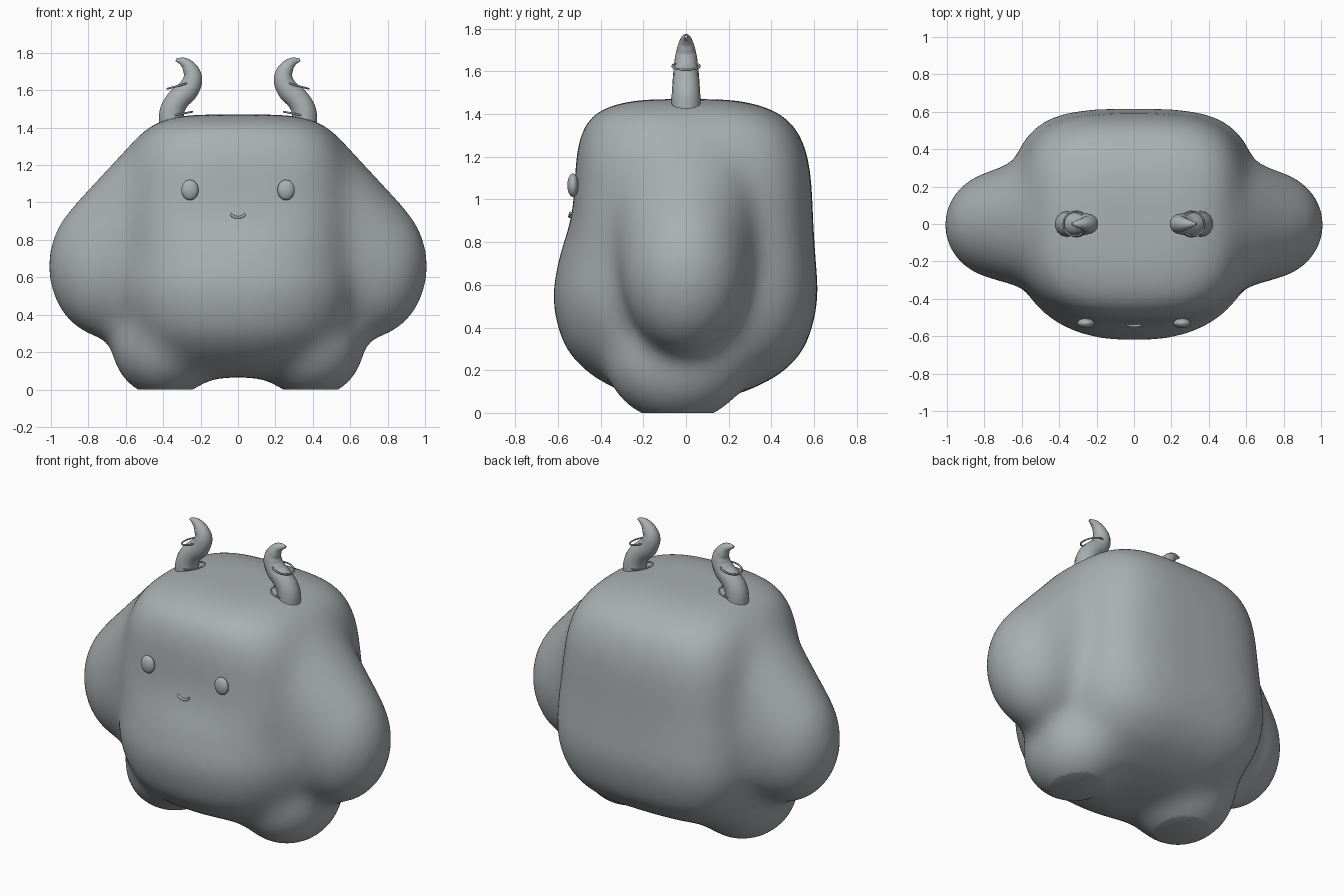
import bpy, bmesh, math
from mathutils import Matrix, Vector

cube = bpy.data.objects.get("Cube")
if cube:
    bpy.data.objects.remove(cube, do_unlink=True)

GREY = (0.40, 0.43, 0.44, 1)
mat = bpy.data.materials.new("soft grey")
mat.use_nodes = True
mat.diffuse_color = GREY
mat.node_tree.nodes["Principled BSDF"].inputs["Base Color"].default_value = GREY


def add_mesh(name, mesh):
    """Link a mesh as a smooth-shaded grey object."""
    ob = bpy.data.objects.new(name, mesh)
    bpy.context.collection.objects.link(ob)
    mesh.materials.clear()
    mesh.materials.append(mat)
    for p in mesh.polygons:
        p.use_smooth = True
        p.material_index = 0
    return ob


def baked(ob):
    """Mesh of an object with curves and modifiers applied; removes the source."""
    bpy.context.view_layer.update()
    dg = bpy.context.evaluated_depsgraph_get()
    mesh = bpy.data.meshes.new_from_object(ob.evaluated_get(dg))
    bpy.data.objects.remove(ob, do_unlink=True)
    return mesh


def ellipsoid(bm, loc, radii, seg=32):
    m = Matrix.Translation(loc) @ Matrix.Diagonal((*radii, 1))
    return bmesh.ops.create_uvsphere(bm, u_segments=seg, v_segments=seg // 2,
                                     radius=1, matrix=m)["verts"]


def tube(name, points, depth):
    """Smooth tapered tube through (x, y, z, radius) points."""
    cu = bpy.data.curves.new(name, "CURVE")
    cu.dimensions = "3D"
    cu.bevel_depth = depth
    cu.bevel_resolution = 5
    cu.use_fill_caps = True
    sp = cu.splines.new("BEZIER")
    sp.resolution_u = 8
    sp.bezier_points.add(len(points) - 1)
    for bp, (x, y, z, r) in zip(sp.bezier_points, points):
        bp.co = (x, y, z)
        bp.radius = r
        bp.handle_left_type = bp.handle_right_type = "AUTO"
    ob = bpy.data.objects.new(name, cu)
    bpy.context.collection.objects.link(ob)
    return add_mesh(name, baked(ob))


def ring(name, loc, radius, thick, tilt):
    """Thin torus, tilted about the y axis."""
    bm = bmesh.new()
    m = Matrix.Translation(loc) @ Matrix.Rotation(tilt, 4, "Y")
    n, k = 32, 8
    loops = []
    for i in range(n):
        a = math.tau * i / n
        out = Vector((math.cos(a), math.sin(a), 0))
        loops.append([bm.verts.new(m @ (out * (radius + thick * math.cos(math.tau * j / k))
                      + Vector((0, 0, thick * math.sin(math.tau * j / k))))) for j in range(k)])
    for i in range(n):
        a, b = loops[i], loops[(i + 1) % n]
        for j in range(k):
            bm.faces.new((a[j], b[j], b[(j + 1) % k], a[(j + 1) % k]))
    mesh = bpy.data.meshes.new(name)
    bm.to_mesh(mesh)
    bm.free()
    return add_mesh(name, mesh)


# Torso: rounded-box cross-sections (height, half width, front depth, back depth)
SECTIONS = [
    (.065, .25, .15, .15), (.085, .37, .28, .25), (.175, .50, .45, .44),
    (.29, .59, .565, .555), (.42, .645, .61, .60), (.55, .665, .632, .622),
    (.75, .655, .592, .605), (.90, .635, .537, .595), (1.05, .62, .522, .592),
    (1.20, .60, .518, .575), (1.32, .555, .493, .53), (1.40, .49, .445, .455),
    (1.445, .40, .345, .345), (1.47, .28, .22, .22)]


def spow(v, e):
    return math.copysign(abs(v) ** e, v)


bm = bmesh.new()
N = 64
rows = []
for z, w, front, back in SECTIONS:
    row = []
    for i in range(N):
        c, s = math.cos(math.tau * i / N), math.sin(math.tau * i / N)
        # The belly is rounder than the face and back
        e = 2 / ((2.4 if z < .8 else 3) if s < 0 else 3.5)
        row.append(bm.verts.new((w * spow(c, e), (front if s < 0 else back) * spow(s, e), z)))
    rows.append(row)
for a, b in zip(rows, rows[1:]):
    for i in range(N):
        j = (i + 1) % N
        bm.faces.new((a[i], a[j], b[j], b[i]))
bm.faces.new(rows[0][::-1])
bm.faces.new(rows[-1])

for side in (1, -1):
    # Arm: hull of broad shoulder, elbow and hand, drooping down the flank
    arm = ellipsoid(bm, (side * .37, 0, 1.17), (.25, .37, .25))
    arm += ellipsoid(bm, (side * .57, 0, .79), (.28, .34, .42))
    arm += ellipsoid(bm, (side * .70, -.005, .66), (.323, .30, .395))
    hull = bmesh.ops.convex_hull(bm, input=arm)
    junk = {g for g in hull["geom_interior"] + hull["geom_unused"]
            if isinstance(g, bmesh.types.BMVert)}
    bmesh.ops.delete(bm, geom=list(junk), context="VERTS")
    # Stubby leg
    ellipsoid(bm, (side * .39, -.04, .24), (.295, .345, .295))

mesh = bpy.data.meshes.new("body_blend")
bm.to_mesh(mesh)
bm.free()
blend = add_mesh("body_blend", mesh)
remesh = blend.modifiers.new("fuse", "REMESH")
remesh.mode = "VOXEL"
remesh.voxel_size = 0.022
smooth = blend.modifiers.new("soften", "SMOOTH")
smooth.factor = 0.5
smooth.iterations = 105
body_mesh = baked(blend)

# Flat soles where the body meets the ground
bm = bmesh.new()
bm.from_mesh(body_mesh)
bmesh.ops.bisect_plane(bm, geom=bm.verts[:] + bm.edges[:] + bm.faces[:],
                       plane_co=(0, 0, 0), plane_no=(0, 0, -1), clear_outer=True)
bmesh.ops.holes_fill(bm, edges=[e for e in bm.edges if e.is_boundary], sides=0)
bm.to_mesh(body_mesh)
bm.free()
body = add_mesh("body", body_mesh)
bpy.ops.object.select_all(action="DESELECT")
body.select_set(True)
bpy.context.view_layer.objects.active = body
bpy.ops.object.shade_smooth_by_angle(angle=math.radians(35))

# Eyes, horns and horn rings
HORN = [(.355, 1.42, .07), (.352, 1.49, .067), (.32, 1.55, .063), (.265, 1.605, .059),
        (.242, 1.665, .052), (.257, 1.715, .041), (.29, 1.75, .026), (.332, 1.763, .008)]
for side, label in ((1, "left"), (-1, "right")):
    bm = bmesh.new()
    ellipsoid(bm, (side * .257, -.53, 1.067), (.046, .026, .055), 24)
    mesh = bpy.data.meshes.new(label + "_eye")
    bm.to_mesh(mesh)
    bm.free()
    add_mesh(label + "_eye", mesh)
    tube(label + "_horn", [(side * x, 0, z, r) for x, z, r in HORN], 1)
    ring(label + "_upper_horn_ring", (side * .316, 0, 1.625), .064, .005, side * .27)
    ring(label + "_lower_horn_ring", (side * .31, 0, 1.472), .066, .005, side * .2)

# Small smiling mouth
tube("mouth", [(-.04, -.541, .937, 1), (-.02, -.544, .924, 1), (0, -.545, .92, 1),
               (.02, -.544, .924, 1), (.04, -.541, .937, 1)], .007)
